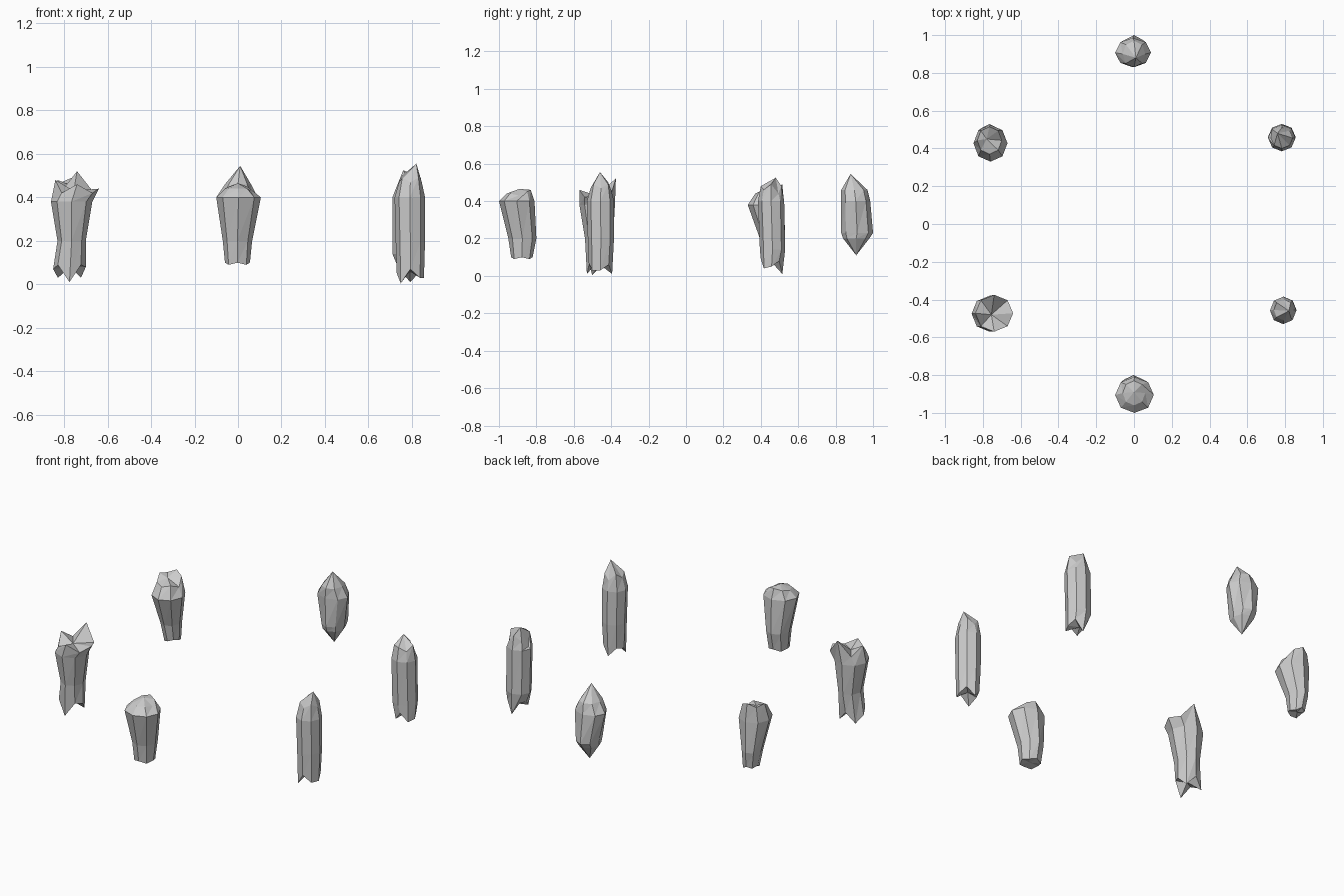
import bpy
import bmesh
from math import cos, sin, pi

SIDES = 8  # direction order: +x, +x+y, +y, -x+y, -x, -x-y, -y, +x-y


def stone(name, rings, top, bottom, top_jag=(0,) * 8, low_jag=(0,) * 8):
    """Loft rings (z, xmin, xmax, ymin, ymax); close with an apex point at each end."""
    bm = bmesh.new()
    loops = []
    for i, (z, x0, x1, y0, y1) in enumerate(rings):
        loop = []
        for k in range(SIDES):
            a = 2 * pi * k / SIDES
            dz = low_jag[k] if i == 0 else top_jag[k] if i == len(rings) - 1 else 0
            loop.append(bm.verts.new(((x0 + x1) / 2 + (x1 - x0) / 2 * cos(a),
                                      (y0 + y1) / 2 + (y1 - y0) / 2 * sin(a), z + dz)))
        loops.append(loop)
    for lo, hi in zip(loops, loops[1:]):
        for k in range(SIDES):
            n = (k + 1) % SIDES
            bm.faces.new((lo[k], lo[n], hi[n]))
            bm.faces.new((lo[k], hi[n], hi[k]))
    for loop, tip in ((loops[0], bottom), (loops[-1], top)):
        t = bm.verts.new(tip)
        for k in range(SIDES):
            bm.faces.new((loop[k], loop[(k + 1) % SIDES], t))
    bmesh.ops.recalc_face_normals(bm, faces=bm.faces)
    me = bpy.data.meshes.new(name)
    bm.to_mesh(me)
    bm.free()
    bpy.context.collection.objects.link(bpy.data.objects.new(name, me))


# front stone: blunt sloping top
stone("front_stone",
      [(.10, -.06, .055, -.935, -.82), (.20, -.07, .065, -.95, -.80),
       (.40, -.10, .105, -1.0, -.81), (.45, -.06, .06, -.96, -.83)],
      (0, -.89, .465), (0, -.88, .10),
      (-.02, 0, .01, 0, -.01, -.01, -.01, -.01), (0, -.01, 0, -.01, 0, -.01, 0, -.01))

# back stone: pointed at both ends
stone("back_stone",
      [(.20, -.06, .06, .84, .98), (.23, -.065, .065, .83, 1.0),
       (.40, -.10, .09, .83, .985), (.46, -.06, .06, .83, .97)],
      (.01, .88, .545), (0, .91, .11))

# front left stone: star shaped top
stone("front_left_stone",
      [(.06, -.85, -.70, -.53, -.40), (.20, -.83, -.70, -.54, -.39),
       (.38, -.86, -.67, -.57, -.38), (.44, -.84, -.64, -.57, -.375)],
      (-.755, -.48, .43), (-.77, -.47, .08),
      (0, -.01, .08, -.01, .04, -.02, .02, -.02),
      (.02, -.03, .03, -.03, .01, .03, -.05, .03))

# back left stone: leaning blunt top
stone("back_left_stone",
      [(.10, -.80, -.715, .415, .515), (.20, -.82, -.71, .395, .53),
       (.38, -.85, -.67, .33, .525), (.45, -.83, -.70, .37, .515)],
      (-.78, .45, .46), (-.76, .47, .10),
      (-.02, .02, .04, .02, .03, 0, -.01, 0), (0, -.01, .01, 0, .01, -.01, 0, .01))

# front right stone: tall with one spike
stone("front_right_stone",
      [(.04, .73, .855, -.52, -.395), (.20, .725, .86, -.525, -.385),
       (.40, .72, .86, -.53, -.385), (.47, .74, .845, -.51, -.40)],
      (.82, -.46, .555), (.79, -.46, .06),
      (0, .02, -.01, .03, 0, .02, 0, .02),
      (-.01, .02, -.03, .02, .01, -.035, .03, -.01))

# back right stone: tall with jagged ends
stone("back_right_stone",
      [(.06, .735, .85, .40, .515), (.14, .71, .855, .395, .53),
       (.40, .71, .855, .385, .525), (.46, .725, .84, .40, .51)],
      (.76, .48, .525), (.78, .47, .06),
      (.03, -.02, .02, -.01, -.05, .02, .02, 0),
      (-.01, .02, -.05, .02, .02, -.02, .03, -.02))
